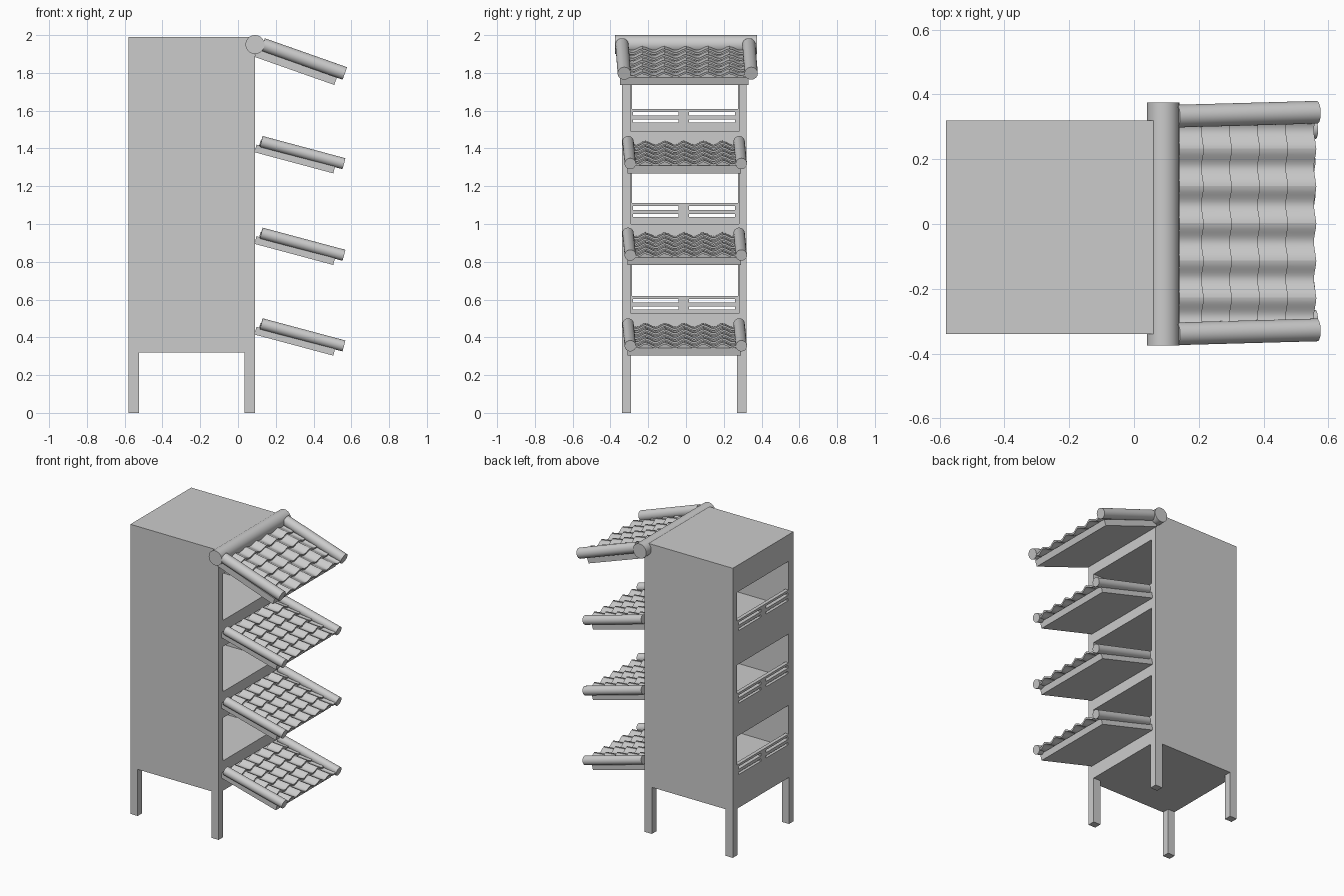
import bpy, bmesh, math
from mathutils import Matrix, Vector

if "Cube" in bpy.data.objects:
    bpy.data.objects.remove(bpy.data.objects["Cube"])


def finish(bm, name, smooth=False):
    bmesh.ops.recalc_face_normals(bm, faces=bm.faces[:])
    me = bpy.data.meshes.new(name)
    bm.to_mesh(me)
    bm.free()
    ob = bpy.data.objects.new(name, me)
    bpy.context.collection.objects.link(ob)
    if smooth:
        bpy.ops.object.select_all(action='DESELECT')
        ob.select_set(True)
        bpy.context.view_layer.objects.active = ob
        bpy.ops.object.shade_smooth_by_angle(angle=math.radians(40))
    return ob


def boxes(name, spans):
    bm = bmesh.new()
    for x0, x1, y0, y1, z0, z1 in spans:
        m = Matrix.Translation(((x0 + x1) / 2, (y0 + y1) / 2, (z0 + z1) / 2))
        bmesh.ops.create_cube(bm, size=1, matrix=m @ Matrix.Diagonal((x1 - x0, y1 - y0, z1 - z0, 1)))
    return finish(bm, name)


def rod(name, a, b, r):
    a, b = Vector(a), Vector(b)
    d = b - a
    m = Matrix.Translation((a + b) / 2) @ d.to_track_quat('Z', 'Y').to_matrix().to_4x4()
    bm = bmesh.new()
    bmesh.ops.create_cone(bm, cap_ends=True, segments=32, radius1=r, radius2=r, depth=d.length, matrix=m)
    return finish(bm, name, True)


def cut(ob, cutter):
    mod = ob.modifiers.new("cut", 'BOOLEAN')
    mod.operation = 'DIFFERENCE'
    mod.solver = 'EXACT'
    mod.object = cutter
    bpy.ops.object.select_all(action='DESELECT')
    ob.select_set(True)
    bpy.context.view_layer.objects.active = ob
    bpy.ops.object.modifier_apply(modifier=mod.name)
    bpy.data.objects.remove(cutter)


# cabinet with three compartments open to +x
cabinet = boxes("cabinet", [(-.58, .09, -.34, .32, .32, 1.99)])
levels = [(.525, .62, .82), (1.0, 1.11, 1.31), (1.49, 1.61, 1.81)]
cut(cabinet, boxes("compartment_cutter",
                   [(-.555, .2, -.29, .28, f, t) for f, w, t in levels]))
# back windows and ventilation slots
holes = []
for f, w, t in levels:
    holes.append((-.7, -.5, -.285, .275, w, t - .003))
    for y0, y1 in [(-.28, -.04), (.015, .26)]:
        holes += [(-.7, -.5, y0, y1, w - .035, w - .016),
                  (-.7, -.5, y0, y1, w - .072, w - .056)]
cut(cabinet, boxes("window_cutter", holes))

# legs
boxes("legs", [(x, x + .055, y, y + .05, 0, .32)
               for x in (-.58, .035) for y in (-.34, .27)])


def awning(tag, z, angle, length, y0, y1, rail_y, rail_n, rail_r, rail_end, half, pitch, yc):
    c, s = math.cos(math.radians(angle)), math.sin(math.radians(angle))

    def P(u, y, n):
        return Vector((.087 + u * c + n * s, y, z - u * s + n * c))

    # sloping board
    bm = bmesh.new()
    v = [bm.verts.new(P(u, y, n)) for y in (y0, y1)
         for u, n in ((0, 0), (length, 0), (length, .042), (0, .042))]
    bm.faces.new(v[:4])
    bm.faces.new(v[4:])
    for i in range(4):
        j = (i + 1) % 4
        bm.faces.new((v[i], v[j], v[4 + j], v[4 + i]))
    finish(bm, tag + "_board")

    # side rails, slightly skewed
    for side, sgn in (("near", -1), ("far", 1)):
        y = yc + sgn * rail_y
        rod(f"{tag}_{side}_rail", P(.02, y - .006, rail_n), P(rail_end, y + .006, rail_n), rail_r)

    # overlapping rows of wavy tiles
    bm = bmesh.new()
    rows, seg, thick = 5, 12, .012
    step = (rail_end - .02) / rows
    for r in range(rows):
        ua, ub = .015 + r * step, .015 + (r + 1) * step
        for col in range(-3, 3):
            a, b = max(col * pitch, -half), min((col + 1) * pitch, half)
            if b - a < .01:
                continue
            rings = []
            for i in range(seg + 1):
                y = a + (b - a) * i / seg
                t = y / pitch
                w = .054 + .010 * math.cos(2 * math.pi * t) + .004 * (t - col)
                rings.append([bm.verts.new(P(u, y + yc, w + n)) for u, n in
                              ((ua, -thick), (ub, .016 - thick), (ub, .016), (ua, 0))])
            bm.faces.new(rings[0])
            bm.faces.new(rings[-1])
            for p, q in zip(rings, rings[1:]):
                for i in range(4):
                    j = (i + 1) % 4
                    bm.faces.new((p[i], p[j], q[j], q[i]))
    finish(bm, tag + "_tiles", True)


# three lower awnings and the larger top one
for i, z in enumerate((.415, .895, 1.38)):
    awning(f"awning_{i + 1}", z, 15, .432, -.31, .29, .294, .064, .030, .473, .28, .102, -.007)
awning("top_awning", 1.885, 19.4, .448, -.35, .33, .336, .076, .035, .48, .315, .115, .003)

# ridge roll along the top edge
rod("ridge_roll", (.09, -.375, 1.95), (.09, .375, 1.95), .05)
